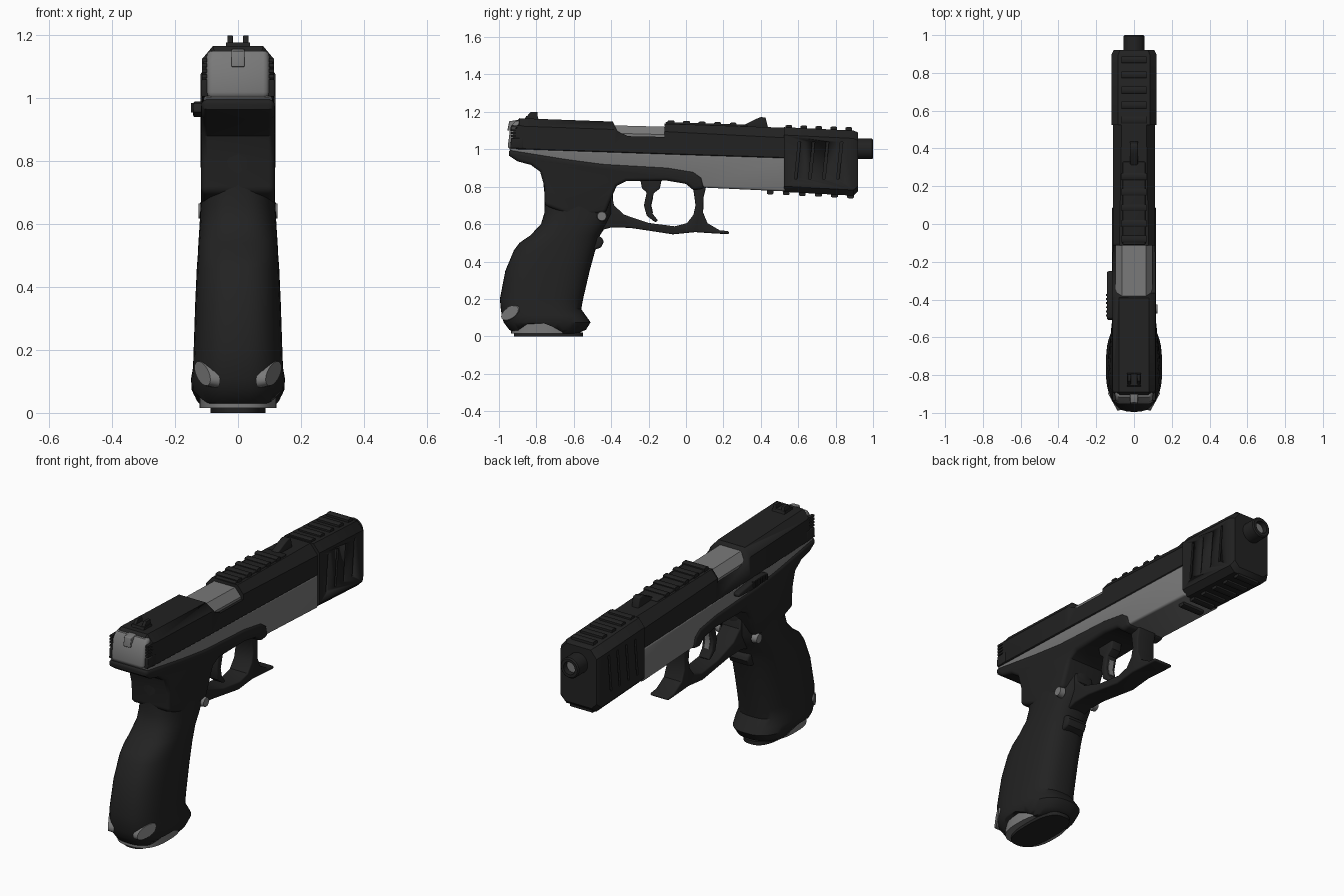
import bpy, bmesh, math
from mathutils import Vector, Matrix

cube = bpy.data.objects.get("Cube")
if cube:
    bpy.data.objects.remove(cube, do_unlink=True)


def material(name, rgb):
    m = bpy.data.materials.new(name)
    m.use_nodes = True
    m.diffuse_color = (*rgb, 1)
    m.node_tree.nodes["Principled BSDF"].inputs["Base Color"].default_value = (*rgb, 1)
    return m


BLACK = material("matte black", (0.016, 0.016, 0.016))
GREY = material("steel grey", (0.19, 0.19, 0.19))


def finish(name, bm, mat, bevel=0, segments=3, smooth=True):
    bmesh.ops.recalc_face_normals(bm, faces=bm.faces[:])
    mesh = bpy.data.meshes.new(name)
    bm.to_mesh(mesh)
    bm.free()
    mesh.materials.append(mat)
    ob = bpy.data.objects.new(name, mesh)
    bpy.context.collection.objects.link(ob)
    bpy.ops.object.select_all(action="DESELECT")
    ob.select_set(True)
    bpy.context.view_layer.objects.active = ob
    if bevel:
        mod = ob.modifiers.new("Bevel", "BEVEL")
        mod.width, mod.segments = bevel, segments
        mod.limit_method, mod.angle_limit = "ANGLE", math.radians(50)
        bpy.ops.object.modifier_apply(modifier=mod.name)
    if smooth:
        bpy.ops.object.shade_smooth_by_angle(angle=math.radians(35))
    return ob


def add_prism(bm, pts, hw, x=0):
    """Side outline (y, z) extruded across x."""
    face = bm.faces.new([bm.verts.new((x - hw, y, z)) for y, z in pts])
    out = bmesh.ops.extrude_face_region(bm, geom=[face])
    verts = [v for v in out["geom"] if isinstance(v, bmesh.types.BMVert)]
    bmesh.ops.translate(bm, verts=verts, vec=(2 * hw, 0, 0))


def prism(name, pts, hw, mat, bevel=0, x=0, segments=3):
    bm = bmesh.new()
    add_prism(bm, pts, hw, x)
    return finish(name, bm, mat, bevel, segments)


def loft(name, rings, mat, bevel=0, segments=2):
    bm = bmesh.new()
    loops = [[bm.verts.new(p) for p in ring] for ring in rings]
    n = len(loops[0])
    for a, b in zip(loops, loops[1:]):
        for i in range(n):
            j = (i + 1) % n
            bm.faces.new((a[i], a[j], b[j], b[i]))
    bm.faces.new(loops[0])
    bm.faces.new(loops[-1][::-1])
    return finish(name, bm, mat, bevel, segments)


def cut(ob, outlines, hw, x=0):
    bm = bmesh.new()
    for pts in outlines:
        add_prism(bm, pts, hw, x)
    cutter = finish("cutter", bm, BLACK)
    cutter.hide_render = True
    mod = ob.modifiers.new("Cut", "BOOLEAN")
    mod.operation, mod.solver, mod.object = "DIFFERENCE", "EXACT", cutter
    bpy.context.view_layer.objects.active = ob
    bpy.ops.object.modifier_apply(modifier=mod.name)
    bpy.data.objects.remove(cutter, do_unlink=True)


def octagon(y, hw, low, high, ch, low_ch=0.004):
    """Cross-section with chamfered corners."""
    half = [(hw - low_ch, low), (hw, low + low_ch), (hw, high - ch * 1.2), (hw - ch, high)]
    return [(x, y, z) for x, z in half] + [(-x, y, z) for x, z in half[::-1]]


def tube(name, r, y0, y1, z, mat, inner=0):
    bm = bmesh.new()
    prof = [(inner, y0), (r, y0), (r, y1 - 0.006), (r - 0.006, y1), (inner, y1)]
    vs = [bm.verts.new((a, y, z)) for a, y in prof]
    edges = [bm.edges.new((vs[i], vs[i + 1])) for i in range(4)]
    if inner:
        edges.append(bm.edges.new((vs[-1], vs[0])))
    bmesh.ops.spin(bm, geom=vs + edges, cent=(0, 0, z), axis=(0, 1, 0),
                   angle=math.tau, steps=32)
    bmesh.ops.remove_doubles(bm, verts=bm.verts[:], dist=0.0002)
    return finish(name, bm, mat)


def disc(name, centre, size, normal, mat):
    bm = bmesh.new()
    rot = Vector((0, 0, 1)).rotation_difference(Vector(normal)).to_matrix().to_4x4()
    bmesh.ops.create_cone(bm, cap_ends=True, segments=20, radius1=1, radius2=0.85, depth=1,
                          matrix=Matrix.Translation(centre) @ rot @ Matrix.Diagonal((*size, 1)))
    return finish(name, bm, mat)


# Slide with open ejection port
slide = loft("slide", [octagon(-0.925, 0.1, 1.0, 1.13, 0.03), octagon(-0.89, 0.115, 1.0, 1.166, 0.035),
                       octagon(-0.39, 0.115, 0.983, 1.148, 0.035), octagon(-0.1, 0.112, 0.973, 1.136, 0.035),
                       octagon(0.54, 0.11, 0.952, 1.115, 0.045)], BLACK)
cut(slide, [[(-0.4, 1.2), (-0.39, 1.145), (-0.365, 1.095), (-0.31, 1.07), (-0.115, 1.066), (-0.115, 1.2)]], 0.2)
loft("barrel_block", [octagon(y, 0.098, 1.0, z, 0.035) for y, z in ((-0.395, 1.128), (-0.1, 1.12))], GREY)

# Rear plate with side serrations and cocking indicator
prism("rear_plate", [(-0.955, 1.0), (-0.94, 1.115), (-0.915, 1.15), (-0.87, 1.155), (-0.87, 1.0)],
      0.1, GREY, 0.02)
prism("rear_indicator", [(-0.955, 1.1), (-0.945, 1.15), (-0.9, 1.157), (-0.9, 1.1)], 0.021, GREY, 0.004)
for side in (-1, 1):
    for i in range(4):
        z = 1.065 + i * 0.017
        prism("rear_serration", [(-0.935, z), (-0.935, z + 0.011), (-0.88, z + 0.011), (-0.88, z)],
              0.008, BLACK, x=side * 0.107)
    prism("rear_side_block", [(-0.94, 1.005), (-0.935, 1.06), (-0.87, 1.06), (-0.87, 1.005)],
          0.01, BLACK, 0.004, x=side * 0.106)

# Sights
for side in (-1, 1):
    prism("rear_sight_post", [(-0.865, 1.16), (-0.83, 1.2), (-0.795, 1.2), (-0.79, 1.15)],
          0.009, BLACK, 0.003, x=side * 0.025)
prism("rear_sight_base", [(-0.865, 1.15), (-0.855, 1.178), (-0.795, 1.178), (-0.785, 1.15)], 0.038, BLACK)
prism("front_sight", [(0.29, 1.12), (0.37, 1.16), (0.4, 1.172), (0.425, 1.17), (0.44, 1.11)], 0.021, BLACK, 0.005)

# Rails: slide top, muzzle block top and bottom
prism("slide_rail", [(-0.11, 1.12), (-0.11, 1.146), (0.33, 1.131), (0.33, 1.11)], 0.06, BLACK, 0.006)


def rail_teeth(name, ys, height, slope, up):
    for y in ys:
        z = height + slope * y
        prism(name, [(y - 0.018, z - 0.03 * up), (y - 0.018, z - 0.004 * up), (y - 0.012, z),
                     (y + 0.012, z), (y + 0.018, z - 0.004 * up), (y + 0.018, z - 0.03 * up)],
              0.066, BLACK)


rail_teeth("slide_rail_tooth", [-0.08 + 0.083 * i for i in range(5)], 1.152, -0.04, 1)
rail_teeth("muzzle_rail_tooth", [0.55 + 0.08 * i for i in range(5)], 1.148, -0.034, 1)
rail_teeth("lower_rail_tooth", [0.45 + 0.086 * i for i in range(6)], 0.782, -0.05, -1)

# Muzzle block with slanted side grooves
block = loft("muzzle_block", [octagon(0.525, 0.12, 0.772, 1.118, 0.035, 0.03), octagon(0.895, 0.12, 0.752, 1.1, 0.035, 0.03),
                              octagon(0.92, 0.108, 0.775, 1.09, 0.035, 0.03)], BLACK)
grooves = [[(y, 0.84), (y + 0.014, 0.84), (y + 0.034, 1.04), (y + 0.02, 1.04)]
           for y in (0.58, 0.655, 0.73, 0.805)]
for side in (-1, 1):
    cut(block, grooves, 0.01, side * 0.12)
tube("muzzle", 0.055, 0.9, 1.0, 1.002, BLACK, 0.034)
tube("bore", 0.036, 0.85, 0.975, 1.002, GREY)

# Steel frame under the slide
prism("frame", [(-0.95, 1.008), (-0.93, 0.985), (-0.6, 0.93), (-0.1, 0.87), (0.03, 0.82), (0.1, 0.795),
                (0.53, 0.775), (0.53, 0.956)], 0.11, GREY, 0.018)

# Grip housing under the frame
prism("receiver", [(-0.95, 1.0), (-0.945, 0.965), (-0.9, 0.935), (-0.83, 0.917), (-0.78, 0.88), (-0.757, 0.8),
                   (-0.755, 0.7), (-0.6, 0.64), (-0.43, 0.66), (-0.39, 0.76), (-0.37, 0.805), (-0.32, 0.83),
                   (-0.1, 0.832), (0.0, 0.815), (0.04, 0.78), (0.1, 0.79), (0.085, 0.85), (0.04, 0.882),
                   (-0.1, 0.905), (-0.45, 0.925), (-0.65, 0.952)], 0.117, BLACK, 0.03, segments=4)

# Grip: stacked rounded sections (height, back, front, half width)
SECTIONS = [(0.015, -0.91, -0.58, 0.115), (0.035, -0.945, -0.535, 0.13), (0.075, -0.975, -0.51, 0.148),
            (0.11, -0.985, -0.535, 0.149), (0.145, -0.99, -0.56, 0.143), (0.2, -0.995, -0.55, 0.141),
            (0.35, -0.966, -0.515, 0.136), (0.46, -0.92, -0.485, 0.131), (0.5, -0.89, -0.47, 0.128),
            (0.54, -0.832, -0.46, 0.126), (0.6, -0.775, -0.42, 0.122), (0.66, -0.757, -0.39, 0.119),
            (0.75, -0.755, -0.39, 0.114), (0.88, -0.77, -0.38, 0.108)]


def oval(z, back, front, hw, n=40):
    power = lambda v: math.copysign(abs(v) ** 0.75, v)
    mid, half = (back + front) / 2, (front - back) / 2
    return [(hw * power(math.cos(t)), mid + half * power(math.sin(t)), z)
            for t in (math.tau * i / n for i in range(n))]


grip = loft("grip", [oval(*s) for s in SECTIONS], BLACK)
cut(grip, [[(-0.92, -0.02), (-0.9, 0.03), (-0.85, 0.065), (-0.76, 0.07), (-0.71, 0.05), (-0.66, 0.022),
            (-0.66, -0.02)]], 0.2)
bpy.ops.object.shade_smooth_by_angle(angle=math.radians(35))
loft("magazine", [oval(z, -0.935, -0.6, 0.122) for z in (0.015, 0.09)], GREY)
loft("magazine_base", [oval(z, -0.92, -0.55, 0.088) for z in (0, 0.02)], BLACK)
prism("finger_ledge", [(-0.55, 0.56), (-0.45, 0.53), (-0.44, 0.505), (-0.455, 0.475), (-0.49, 0.462),
                       (-0.55, 0.46)], 0.06, BLACK, 0.012)
for side in (-1, 1):
    disc("grip_insert", (side * 0.1, -0.935, 0.125), (0.036, 0.068, 0.03), (side, -0.55, 0), GREY)
    disc("grip_pin", (side * 0.11, -0.45, 0.642), (0.028, 0.028, 0.03), (side, 0, 0), GREY)

# Trigger guard with front hook
prism("trigger_guard", [(-0.48, 0.56), (-0.4, 0.582), (-0.3, 0.58), (-0.2, 0.565), (-0.07, 0.545), (0.05, 0.557),
                        (0.15, 0.55), (0.23, 0.546), (0.23, 0.562), (0.18, 0.567), (0.115, 0.605), (0.092, 0.66),
                        (0.093, 0.74), (0.11, 0.81), (0.0, 0.83), (0.04, 0.78), (0.051, 0.7), (0.04, 0.65),
                        (0.005, 0.605), (-0.06, 0.588), (-0.2, 0.606), (-0.33, 0.65), (-0.385, 0.7),
                        (-0.4, 0.78), (-0.48, 0.78)], 0.055, BLACK, 0.01)

# Trigger and its blade
prism("trigger", [(-0.245, 0.84), (-0.235, 0.79), (-0.21, 0.77), (-0.225, 0.7), (-0.21, 0.645), (-0.165, 0.61),
                  (-0.148, 0.617), (-0.178, 0.655), (-0.188, 0.7), (-0.172, 0.765), (-0.14, 0.79),
                  (-0.13, 0.84)], 0.032, BLACK, 0.008)
prism("trigger_blade", [(-0.2, 0.66), (-0.176, 0.66), (-0.185, 0.7), (-0.175, 0.745), (-0.2, 0.745)], 0.014, GREY)

# Slide release on one side
prism("slide_release", [(-0.51, 0.955), (-0.5, 0.985), (-0.42, 0.99), (-0.25, 0.965), (-0.25, 0.945),
                        (-0.4, 0.94)], 0.018, BLACK, 0.008, x=-0.125)
for i in range(6):
    y = -0.49 + i * 0.022
    prism("release_ridge", [(y, 0.955), (y, 0.985), (y + 0.01, 0.985), (y + 0.01, 0.955)], 0.006, BLACK, x=-0.143)
